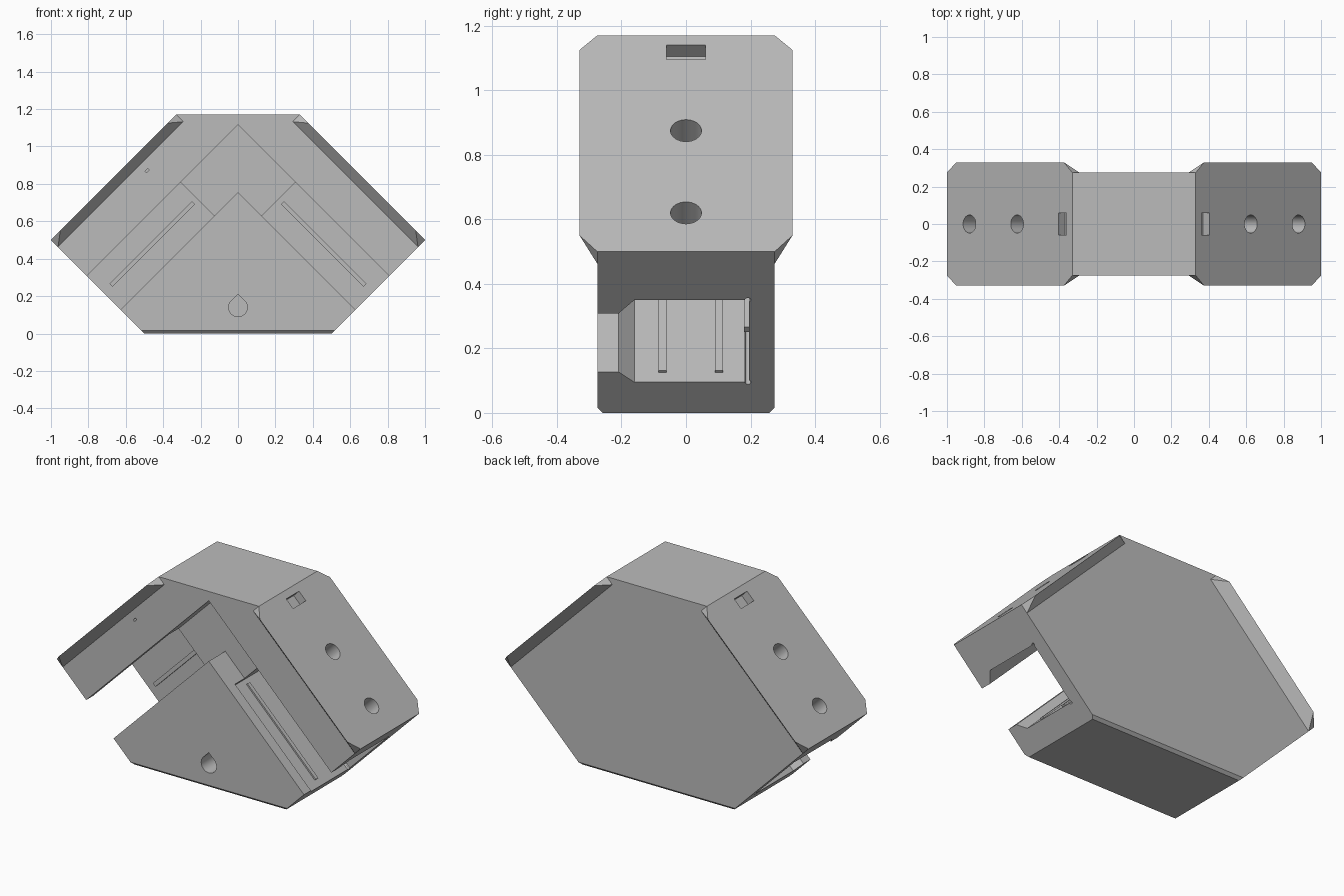
import bpy
import bmesh
from math import sin, cos, pi, sqrt
from mathutils import Vector

cube = bpy.data.objects.get("Cube")
if cube:
    bpy.data.objects.remove(cube, do_unlink=True)

grey = bpy.data.materials.new("light_grey")
grey.use_nodes = True
COLOR = (0.5, 0.5, 0.5, 1)
grey.diffuse_color = COLOR
grey.node_tree.nodes["Principled BSDF"].inputs["Base Color"].default_value = COLOR

HALF = 0.275      # half depth of the body
FLOOR = 0.195     # back of the channel


def finish(name, bm):
    bmesh.ops.recalc_face_normals(bm, faces=bm.faces)
    mesh = bpy.data.meshes.new(name)
    bm.to_mesh(mesh)
    bm.free()
    obj = bpy.data.objects.new(name, mesh)
    bpy.context.collection.objects.link(obj)
    mesh.materials.append(grey)
    return obj


def prism(name, outline, offset):
    """Sweep a flat outline along an offset."""
    bm = bmesh.new()
    face = bm.faces.new([bm.verts.new(p) for p in outline])
    out = bmesh.ops.extrude_face_region(bm, geom=[face])
    moved = [g for g in out["geom"] if isinstance(g, bmesh.types.BMVert)]
    bmesh.ops.translate(bm, verts=moved, vec=offset)
    return finish(name, bm)


def hull(name, points):
    bm = bmesh.new()
    for p in points:
        bm.verts.new(p)
    bmesh.ops.convex_hull(bm, input=bm.verts)
    bmesh.ops.dissolve_limit(bm, angle_limit=0.01, verts=bm.verts, edges=bm.edges)
    return finish(name, bm)


def arm(side, s, y, t):
    """Point in an arm's frame: s = |x| + z (outward), t = z - |x| (upward)."""
    return Vector((side * (s - t) / 2, y, (s + t) / 2))


def arm_box(name, side, s, y, t):
    outline = [arm(side, a, b, t[0]) for a, b in
               ((s[0], y[0]), (s[1], y[0]), (s[1], y[1]), (s[0], y[1]))]
    return prism(name, outline, arm(side, 0, 0, t[1] - t[0]))


def cut(target, cutter):
    cutter.hide_render = True
    mod = target.modifiers.new("cut", "BOOLEAN")
    mod.operation = "DIFFERENCE"
    mod.solver = "EXACT"
    mod.object = cutter
    bpy.context.view_layer.objects.active = target
    bpy.ops.object.modifier_apply(modifier=mod.name)
    bpy.data.objects.remove(cutter, do_unlink=True)


# Hexagonal body with bevelled bottom edges
profile = [(-1, 0.5), (-0.33, 1.17), (0.33, 1.17), (1, 0.5), (0.5, 0), (-0.5, 0)]
body = prism("corner_body", [(x, -HALF, z) for x, z in profile], (0, 2 * HALF, 0))
bm = bmesh.new()
bm.from_mesh(body.data)
low = [e for e in bm.edges if all(v.co.z < 0.01 for v in e.verts)
       and abs(e.verts[0].co.y - e.verts[1].co.y) < 0.01]
bmesh.ops.bevel(bm, geom=low, offset=0.016, segments=1, affect="EDGES")
bm.to_mesh(body.data)
bm.free()

# Chevron opening in the front
chevron = [(0, 1.115), (0.9, 0.215), (0.72, 0.035), (0, 0.755),
           (-0.72, 0.035), (-0.9, 0.215)]
cut(body, prism("chevron_cutter", [(x, -0.4, z) for x, z in chevron], (0, 0.28, 0)))

# Blind teardrop hole below the chevron
drop = [(0.05 * cos(a), -0.4, 0.14 + 0.05 * sin(a))
        for a in [pi * (0.75 + 1.5 * i / 24) for i in range(25)]]
drop.append((0, -0.4, 0.21))
cut(body, prism("teardrop_cutter", drop, (0, 0.4, 0)))

# Small pin hole on the front
cut(body, arm_box("pin_cutter", -1, (1.35, 1.366), (-0.3, -0.2), (0.37, 0.4)))

for side in (1, -1):
    # Wide flared channel behind each opening
    section = [(0.755, -0.21), (1.115, -0.21), (1.2, -0.16),
               (1.2, FLOOR), (0.69, FLOOR), (0.69, -0.16)]
    cut(body, prism("channel_cutter", [arm(side, s, y, -0.7) for s, y in section],
                    arm(side, 0, 0, 1.2)))

    # Round reliefs in the channel's back corners
    for s in (0.69, 1.2):
        ring = [arm(side, s + 0.013 * cos(a), FLOOR - 0.003 + 0.0095 * sin(a), -0.7)
                for a in [2 * pi * i / 12 for i in range(12)]]
        cut(body, prism("relief_cutter", ring, arm(side, 0, 0, 1.2)))

    # Screw holes through the sloping mounting face
    r = 0.048
    for t in (0.25, -0.26):
        ring = [arm(side, 1.6, r * sin(a), t + r * sqrt(2) * cos(a))
                for a in [2 * pi * i / 32 for i in range(32)]]
        cut(body, prism("screw_cutter", ring, arm(side, -0.38, 0, 0)))

    # Shallow rectangular pocket near the top
    cut(body, arm_box("pocket_cutter", side, (1.43, 1.6), (-0.06, 0.06), (0.69, 0.78)))

# Details on both arms
for side, label in ((1, "left"), (-1, "right")):
    # Tapered flanges along the sloping mounting face
    for sign, end in ((-1, "front"), (1, "back")):
        h, w = sign * HALF, sign * 0.33
        hull(f"{label}_{end}_flange",
             [arm(side, 1.5, h, 0.84), arm(side, 1.5, w, 0.75),
              arm(side, 1.5, w, -0.4), arm(side, 1.5, h, -0.5),
              arm(side, 1.425, h, 0.84), arm(side, 1.425, h, -0.5)])

    # Grip ribs on the channel floor and inner wall
    arm_box(f"{label}_floor_rib", side, (0.92, 0.953), (0.18, FLOOR + 0.002), (-0.42, 0.46))
    for i, y in enumerate((-0.073, 0.102)):
        arm_box(f"{label}_wall_rib_{i + 1}", side, (0.685, 0.703),
                (y - 0.012, y + 0.012), (-0.44, 0.46))

# Smooth holes, sharp body edges
bpy.ops.object.select_all(action="DESELECT")
body.select_set(True)
bpy.context.view_layer.objects.active = body
bpy.ops.object.shade_smooth_by_angle(angle=pi / 6)
